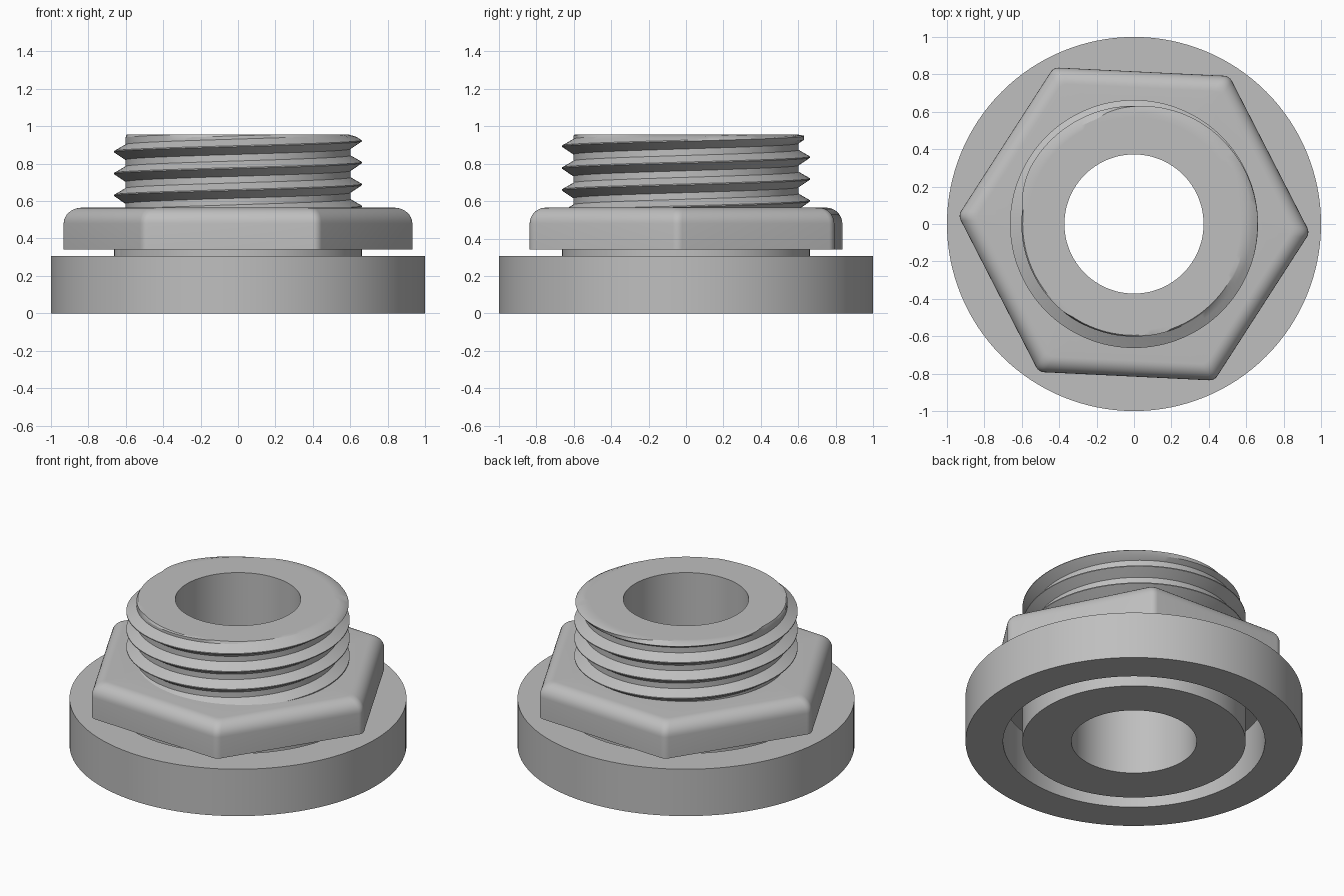
import bpy, bmesh, math

if "Cube" in bpy.data.objects:
    bpy.data.objects.remove(bpy.data.objects["Cube"])

TAU = 2 * math.pi
grey = bpy.data.materials.new("grey")
grey.diffuse_color = (0.52, 0.52, 0.52, 1)
grey.use_nodes = True
grey.node_tree.nodes["Principled BSDF"].inputs["Base Color"].default_value = grey.diffuse_color


def finish(name, bm, angle=30):
    bmesh.ops.remove_doubles(bm, verts=bm.verts, dist=0.0004)
    bmesh.ops.recalc_face_normals(bm, faces=bm.faces)
    mesh = bpy.data.meshes.new(name)
    bm.to_mesh(mesh)
    bm.free()
    mesh.materials.append(grey)
    ob = bpy.data.objects.new(name, mesh)
    bpy.context.collection.objects.link(ob)
    bpy.ops.object.select_all(action='DESELECT')
    ob.select_set(True)
    bpy.context.view_layer.objects.active = ob
    bpy.ops.object.shade_smooth_by_angle(angle=math.radians(angle))


def skin(name, rows, wrap, angle=30):
    """Join rows of points into a closed surface; each row is a closed loop."""
    bm = bmesh.new()
    vs = [[bm.verts.new(p) for p in row] for row in rows]
    n = len(vs[0])
    for i in range(len(vs) if wrap else len(vs) - 1):
        a, b = vs[i], vs[(i + 1) % len(vs)]
        for k in range(n):
            m = (k + 1) % n
            bm.faces.new((a[k], b[k], b[m], a[m]))
    finish(name, bm, angle)


def at(r, t, z):
    return (r * math.cos(t), r * math.sin(t), z)


# base collar: open ring
SECTION = [(0.777, 0), (1, 0), (1, 0.307), (0.777, 0.307)]
skin("base_collar", [[at(r, i * TAU / 128, z) for r, z in SECTION] for i in range(128)], True)

# threaded tube: plain neck below, helical thread above, rounded top rim
PITCH, Z_LOW, Z_TOP = 0.117, 0.5, 0.955
PROFILE = [(0, 0.663), (0.05, 0.663), (0.2, 0.632), (0.35, 0.602), (0.5, 0.602),
           (0.65, 0.602), (0.82, 0.632), (1, 0.663)]


def thread_radius(turns, z):
    f = ((z - 0.569) / PITCH - turns) % 1.0
    for (f0, r0), (f1, r1) in zip(PROFILE, PROFILE[1:]):
        if f <= f1:
            r = r0 + (r1 - r0) * (f - f0) / (f1 - f0)
            break
    drop = max(0.0, z - (Z_TOP - 0.045)) / 0.045
    limit = 0.595 + 0.07 * math.sqrt(max(0.0, 1 - drop * drop))
    return min(r, limit)


def column(turns):
    t = turns * TAU
    pts = [at(0.372, t, 0), at(0.663, t, 0), at(0.663, t, 0.45)]
    for k in range(-3, 5):
        for f, _ in PROFILE[:-1]:
            z = 0.569 + PITCH * (turns + k + f)
            z = min(max(z, Z_LOW), Z_TOP)
            pts.append(at(thread_radius(turns, z), t, z))
    return pts + [at(0.57, t, Z_TOP), at(0.372, t, Z_TOP)]


skin("threaded_tube", [column(i / 128) for i in range(129)], False, 25)

# hex flange: filleted hexagon loops, rounded over at the top
FILLET, ROUND, APOTHEM = 0.05, 0.085, 0.815


def hex_loop(inset, z):
    pts = []
    for c in range(6):
        a = math.radians(60 * c - 2.8)
        centre = (APOTHEM - inset - FILLET) / math.cos(math.pi / 6)
        for s in range(-2, 3):
            b = a + math.radians(15 * s)
            pts.append((centre * math.cos(a) + FILLET * math.cos(b),
                        centre * math.sin(a) + FILLET * math.sin(b), z))
    return pts


def inner_loop(z):
    return [at(0.5, math.radians(60 * c - 2.8 + 12 * s), z) for c in range(6) for s in range(-2, 3)]


rows = [inner_loop(0.342), hex_loop(0, 0.342)]
for i in range(9):
    a = i * math.pi / 16
    rows.append(hex_loop(ROUND * (1 - math.cos(a)), 0.565 - ROUND + ROUND * math.sin(a)))
rows.append(inner_loop(0.565))
skin("hex_flange", rows, True)
